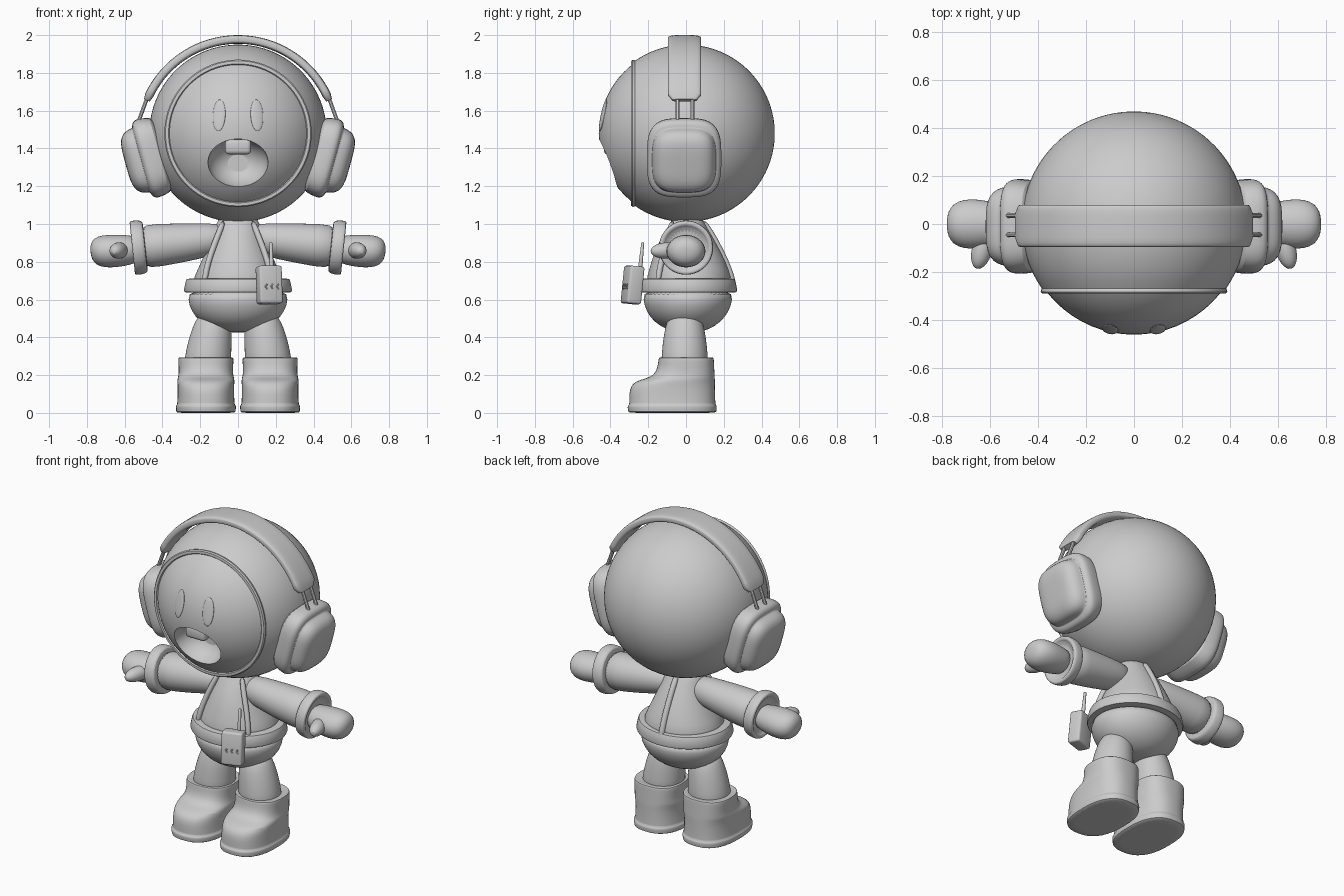
import bpy, bmesh, math
from mathutils import Vector, Matrix

cube = bpy.data.objects.get("Cube")
if cube:
    bpy.data.objects.remove(cube)

GREY = (0.6, 0.6, 0.6, 1)
grey = bpy.data.materials.new("plain grey")
grey.use_nodes = True
grey.diffuse_color = GREY
grey.node_tree.nodes["Principled BSDF"].inputs["Base Color"].default_value = GREY

X, Y, Z = Vector((1, 0, 0)), Vector((0, 1, 0)), Vector((0, 0, 1))
HEAD = Vector((0, 0, 1.48))


def finish(name, bm, mirror=False, subsurf=0, angle=40):
    """Turn a bmesh into a smooth, coloured, optionally mirrored object."""
    bmesh.ops.recalc_face_normals(bm, faces=bm.faces)
    mesh = bpy.data.meshes.new(name)
    bm.to_mesh(mesh)
    bm.free()
    mesh.materials.append(grey)
    ob = bpy.data.objects.new(name, mesh)
    bpy.context.collection.objects.link(ob)
    bpy.ops.object.select_all(action='DESELECT')
    ob.select_set(True)
    bpy.context.view_layer.objects.active = ob
    bpy.ops.object.shade_smooth_by_angle(angle=math.radians(angle))
    if mirror:
        mod = ob.modifiers.new("Mirror", 'MIRROR')
        mod.use_mirror_merge = False
    if subsurf:
        mod = ob.modifiers.new("Subdivision", 'SUBSURF')
        mod.levels = mod.render_levels = subsurf
    return ob


def ring(c, u, v, a, b, power=2, n=32):
    """Superellipse of points around c."""
    pts = []
    for i in range(n):
        t = math.tau * (i + 0.5) / n
        co, si = math.cos(t), math.sin(t)
        pts.append(Vector(c) + u * a * math.copysign(abs(co) ** (2 / power), co)
                   + v * b * math.copysign(abs(si) ** (2 / power), si))
    return pts


def loft(name, rings, **opts):
    """Closed skin through a list of rings."""
    bm = bmesh.new()
    loops = [[bm.verts.new(p) for p in r] for r in rings]
    n = len(loops[0])
    for r, s in zip(loops, loops[1:]):
        for i in range(n):
            j = (i + 1) % n
            bm.faces.new((r[i], r[j], s[j], s[i]))
    bm.faces.new(loops[0][::-1])
    bm.faces.new(loops[-1])
    return finish(name, bm, **opts)


def tube(name, pts, radii, flat=1, n=16, **opts):
    """Tapered tube through points; flat squashes it in depth."""
    pts = [Vector(p) for p in pts]
    rings = []
    for i, (p, r) in enumerate(zip(pts, radii)):
        d = (pts[min(i + 1, len(pts) - 1)] - pts[max(i - 1, 0)]).normalized()
        u = d.cross(Y if abs(d.y) < 0.8 else Z).normalized()
        rings.append(ring(p, u, d.cross(u), r, r * flat, n=n))
    return loft(name, rings, **opts)


def ellipsoid(name, matrix, **opts):
    bm = bmesh.new()
    bmesh.ops.create_uvsphere(bm, u_segments=64, v_segments=32, radius=1, matrix=matrix)
    return finish(name, bm, **opts)


def place(c, rot, size):
    return Matrix.LocRotScale(Vector(c), rot, Vector(size))


def box(name, matrix, bevel, mirror=False):
    bm = bmesh.new()
    bmesh.ops.create_cube(bm, size=1, matrix=matrix)
    if bevel:
        bmesh.ops.bevel(bm, geom=bm.edges[:], offset=bevel, segments=3,
                        profile=0.5, affect='EDGES')
    return finish(name, bm, mirror)


# Hood: a ball open at the front with a raised rim
hood = [(0.47 * math.sin(t), 0.47 * math.cos(t))
        for t in [0.03 + i * (2.18 - 0.03) / 30 for i in range(31)]]
hood += [(0.388, -0.274), (0.39, -0.283), (0.384, -0.29), (0.368, -0.291), (0.35, -0.27)]
loft("hood", [ring(HEAD + Y * y, X, Z, r, r, n=72) for r, y in hood])

# Face ball with a hollow open mouth
face = ellipsoid("face", place(HEAD, None, (0.462,) * 3))
cutter = ellipsoid("mouth_cutter", place((0, -0.42, 1.322), None, (0.16, 0.16, 0.132)))
cutter.hide_render = True
bpy.context.view_layer.objects.active = face
cut = face.modifiers.new("Mouth", 'BOOLEAN')
cut.operation = 'DIFFERENCE'
cut.object = cutter
bpy.ops.object.modifier_apply(modifier=cut.name)
bpy.data.objects.remove(cutter)
bpy.ops.object.select_all(action='DESELECT')
face.select_set(True)
bpy.ops.object.shade_smooth_by_angle(angle=math.radians(40))
box("teeth", place((0, -0.405, 1.408), None, (0.138, 0.06, 0.078)), 0.02)

# Eyes: thin ovals lying on the face
normal = Vector((0.1, -0.44, 0.095)).normalized()
ellipsoid("eyes", place(HEAD + normal * 0.461, normal.to_track_quat('-Y', 'Z'),
                        (0.034, 0.009, 0.085)), mirror=True)

# Headband arc with rounded ends
band = []
LIMIT = math.radians(67.5)
for i in range(41):
    t = -LIMIT + 2 * LIMIT * i / 40
    out = Vector((math.sin(t), 0, math.cos(t)))
    k = 0.72 if i in (0, 40) else 1
    band.append(ring(Vector((0, -0.008, 1.455)) + out * 0.522, Y, out, 0.088 * k, 0.023 * k, 4))
loft("headband", band)

# Headband rods
for side, y in (("front", -0.045), ("rear", 0.035)):
    tube(side + "_headband_rods", [(0.48, y, 1.67), (0.535, y, 1.52)], (0.011, 0.011),
         n=8, mirror=True)

# Ear cups: cushion and smaller outer shell, tilted to follow the head
tilt = math.radians(15.5)
out, up = Vector((math.cos(tilt), 0, -math.sin(tilt))), Vector((math.sin(tilt), 0, math.cos(tilt)))
cup = [(-0.08, 0.18, 0.17), (-0.065, 0.205, 0.19), (0, 0.217, 0.2), (0.025, 0.213, 0.197),
       (0.04, 0.198, 0.183), (0.043, 0.178, 0.168), (0.05, 0.176, 0.168), (0.085, 0.17, 0.16),
       (0.11, 0.15, 0.14), (0.126, 0.115, 0.105), (0.13, 0.06, 0.055)]
loft("ear_cups", [ring(Vector((0.47, -0.01, 1.35)) + out * o, up, Y, a, b, 3.4)
                  for o, a, b in cup], mirror=True, subsurf=1)


def body(name, rows, **opts):
    """Upright loft from rows of height, half width, front and back."""
    return loft(name, [ring((0, (f + b) / 2, z), X, Y, w, (b - f) / 2, n=48)
                       for z, w, f, b in rows], **opts)


# Torso, belt and rounded seat
body("torso", [(0.65, 0.255, -0.225, 0.25), (0.72, 0.232, -0.205, 0.24),
               (0.8, 0.195, -0.185, 0.21), (0.88, 0.16, -0.155, 0.17),
               (0.95, 0.13, -0.12, 0.13), (1, 0.115, -0.085, 0.1), (1.04, 0.1, -0.07, 0.08)],
     subsurf=1)
body("belt", [(0.638, 0.27, -0.235, 0.255), (0.639, 0.283, -0.248, 0.268),
              (0.65, 0.287, -0.252, 0.272), (0.695, 0.278, -0.243, 0.263),
              (0.708, 0.272, -0.237, 0.257), (0.712, 0.25, -0.215, 0.235)], angle=50)
body("seat", [(0.66, 0.262, -0.225, 0.245), (0.6, 0.265, -0.228, 0.247),
              (0.54, 0.25, -0.212, 0.23), (0.48, 0.2, -0.17, 0.185),
              (0.44, 0.125, -0.1, 0.12), (0.425, 0.05, -0.04, 0.06)], subsurf=1)

# Front panel edges and back ridge
tube("front_panel_edges", [(0.075, -0.068, 1.02), (0.11, -0.1, 0.93), (0.145, -0.121, 0.84),
                           (0.168, -0.14, 0.76), (0.178, -0.15, 0.69)],
     [0.016] * 5, mirror=True, subsurf=1)
tube("back_ridge", [(0, 0.085, 1.02), (0, 0.132, 0.95), (0, 0.17, 0.88), (0, 0.21, 0.8),
                    (0, 0.24, 0.72), (0, 0.25, 0.67)], [0.018] * 6, subsurf=1)

# Sleeves with thick, hollow cuffs
lean = math.radians(6)
along, rise = Vector((math.cos(lean), 0, -math.sin(lean))), Vector((math.sin(lean), 0, math.cos(lean)))


def arm(name, rows):
    return loft(name, [ring((x, 0, z), rise, Y, a, b) for x, z, a, b in rows],
                mirror=True, subsurf=1)


arm("sleeves", [(0.06, 0.93, 0.07, 0.07), (0.15, 0.917, 0.088, 0.092), (0.3, 0.9, 0.104, 0.108),
                (0.42, 0.888, 0.113, 0.116), (0.53, 0.876, 0.118, 0.12)])
cuff = [(-0.035, 0.11), (-0.033, 0.134), (-0.022, 0.142), (0.02, 0.146), (0.032, 0.142),
        (0.036, 0.134), (0.034, 0.118), (0.01, 0.112)]
loft("cuffs", [ring(Vector((0.525, 0, 0.876)) + along * o, rise, Y, r, r) for o, r in cuff],
     mirror=True, subsurf=1)

# Mittens and thumbs
arm("mittens", [(0.51, 0.87, 0.065, 0.075), (0.58, 0.862, 0.08, 0.09), (0.65, 0.857, 0.087, 0.104),
                (0.71, 0.855, 0.087, 0.104), (0.755, 0.853, 0.073, 0.085),
                (0.775, 0.852, 0.045, 0.053), (0.781, 0.852, 0.015, 0.018)])
tube("thumbs", [(0.61, -0.04, 0.86), (0.63, -0.09, 0.86), (0.643, -0.14, 0.858),
                (0.652, -0.172, 0.856), (0.656, -0.187, 0.855)],
     (0.04, 0.046, 0.042, 0.028, 0.01), mirror=True, subsurf=1)

# Trouser legs
legs = [(0.53, 0.128, 0.05), (0.51, 0.13, 0.085), (0.45, 0.138, 0.105),
        (0.36, 0.152, 0.118), (0.28, 0.16, 0.124), (0.24, 0.162, 0.124)]
loft("trouser_legs", [ring((x, -0.007, z), X, Y, r, r) for z, x, r in legs],
     mirror=True, subsurf=1)

# Boots: sole, toe and shaft with a soft crease
boots = [(0, 0.152, -0.3, 0.155), (0.002, 0.158, -0.307, 0.162), (0.034, 0.16, -0.311, 0.165),
         (0.04, 0.158, -0.308, 0.162), (0.043, 0.152, -0.3, 0.156), (0.1, 0.15, -0.302, 0.155),
         (0.14, 0.15, -0.294, 0.154), (0.168, 0.152, -0.268, 0.154), (0.183, 0.15, -0.21, 0.153),
         (0.2, 0.145, -0.172, 0.152), (0.235, 0.144, -0.152, 0.15), (0.28, 0.147, -0.146, 0.148),
         (0.291, 0.146, -0.145, 0.147), (0.294, 0.138, -0.138, 0.14), (0.285, 0.12, -0.12, 0.12)]
loft("boots", [ring((0.17, (f + b) / 2, z), X, Y, w, (b - f) / 2, 2.5) for z, w, f, b in boots],
     mirror=True, subsurf=1)

# Radio clipped to the belt, with aerial and three grille bars
turn = Matrix.Rotation(math.radians(18), 4, 'Z') @ Matrix.Rotation(math.radians(-6), 4, 'X')
radio = Matrix.Translation((0.165, -0.283, 0.677)) @ turn
box("radio", radio @ Matrix.Diagonal((0.126, 0.08, 0.2, 1)), 0.012)
tube("aerial", [radio @ Vector((0.025, 0.025, z)) for z in (0.09, 0.12, 0.225, 0.23)],
     (0.011, 0.011, 0.008, 0.004), n=12)
for i, x in enumerate((-0.03, 0.002, 0.034)):
    tube(f"grille_bar_{i + 1}", [radio @ Vector((x + dx, -0.04, z)) for dx, z in
                                ((0.006, 0), (-0.004, -0.012), (0.006, -0.024))],
         [0.005] * 3, n=8)
